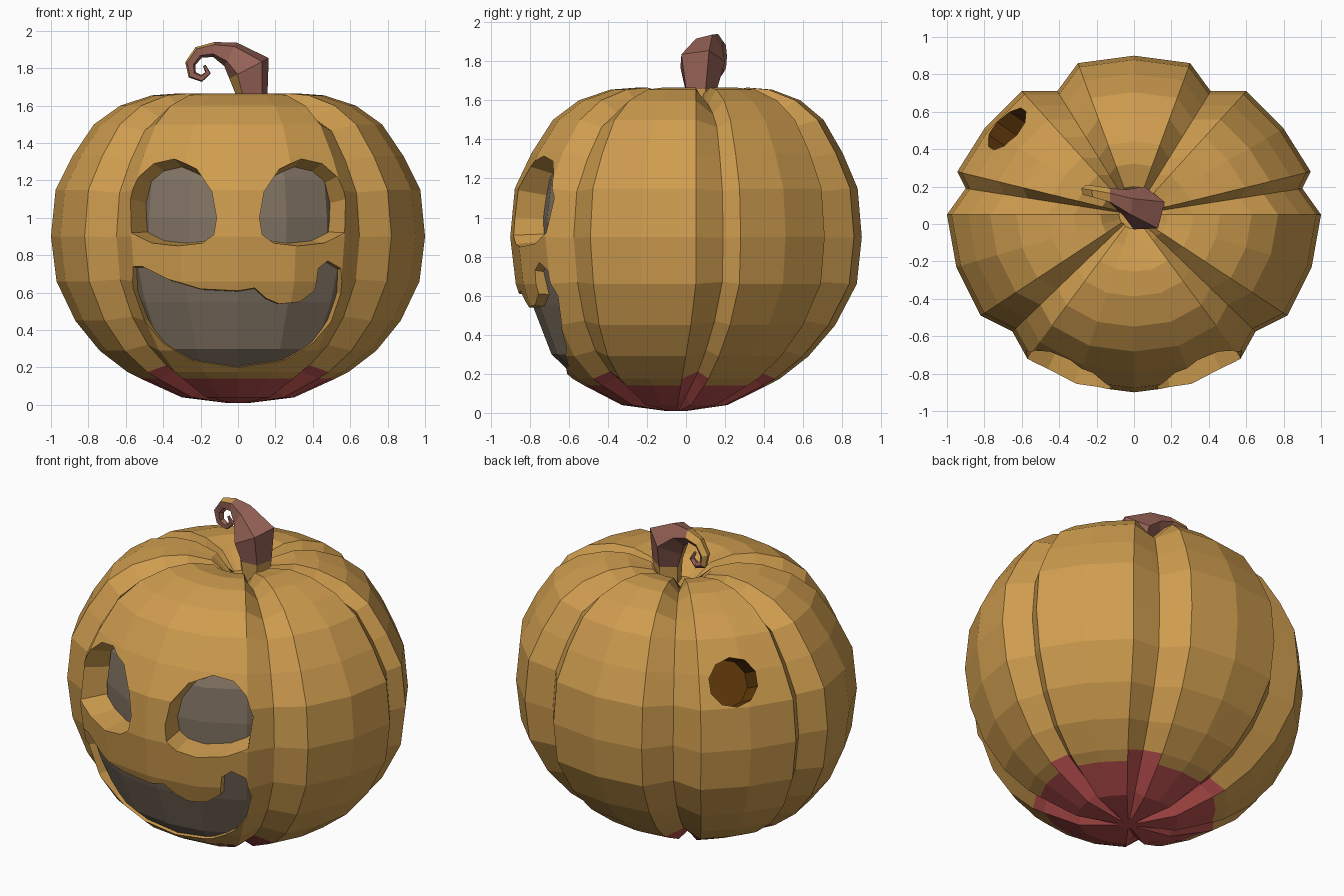
import bpy, bmesh, math
from mathutils import Vector, Matrix
from mathutils.bvhtree import BVHTree

cube = bpy.data.objects.get("Cube")
if cube:
    bpy.data.objects.remove(cube, do_unlink=True)


def material(name, rgb):
    lin = [((c / 255 + 0.055) / 1.055) ** 2.4 for c in rgb] + [1]
    m = bpy.data.materials.new(name)
    m.use_nodes = True
    m.diffuse_color = lin
    m.node_tree.nodes["Principled BSDF"].inputs["Base Color"].default_value = lin
    return m


ORANGE = material("pumpkin orange", (207, 157, 79))
MAROON = material("maroon underside", (187, 81, 79))
BROWN = material("hole brown", (102, 61, 12))
GREY = material("inner grey", (129, 115, 99))
STEM = material("stem brown", (150, 98, 86))


def make_object(name, bm, mats):
    bmesh.ops.recalc_face_normals(bm, faces=bm.faces)
    mesh = bpy.data.meshes.new(name)
    bm.to_mesh(mesh)
    for m in mats:
        mesh.materials.append(m)
    obj = bpy.data.objects.new(name, mesh)
    bpy.context.collection.objects.link(obj)
    return obj


def skin(bm, rings, caps=True):
    """Bridge closed rings of points with quads; returns rows of faces."""
    vs = [[bm.verts.new(p) for p in r] for r in rings]
    n = len(vs[0])
    rows = [[bm.faces.new((a[i], a[(i + 1) % n], b[(i + 1) % n], b[i]))
             for i in range(n)] for a, b in zip(vs, vs[1:])]
    if caps:
        bm.faces.new(vs[0])
        bm.faces.new(vs[-1])
    return rows


# Lobed plan outline: one half from front to back, third value marks a crease
HALF = [(0, -.9, 0), (.31, -.86, 0), (.57, -.72, 0), (.65, -.575, 1),
        (.82, -.49, 0), (.95, -.23, 0), (1, .05, 0), (.9, .19, 1),
        (.945, .28, 0), (.8, .51, 0), (.6, .71, 0), (.41, .71, 1),
        (.3, .86, 0), (0, .9, 0)]
PLAN = HALF + [(-x, y, c) for x, y, c in HALF[-2:0:-1]]
# Side profile: height and width factor
PROFILE = [(.01, .06), (.04, .3), (.14, .52), (.175, .59), (.29, .74), (.45, .87),
           (.66, .97), (.9, 1), (1.15, .975), (1.33, .885), (1.5, .77),
           (1.6, .63), (1.655, .46), (1.665, .32), (1.635, .18), (1.54, .08)]


def lobed_rings(profile):
    """Scaled outlines; low rings lean forward and creases sink inward."""
    rings = []
    for z, s in profile:
        cy = .05 - .1 * max(0, 1 - z / .6)
        sink = 1 if s < .1 else .905 if z > 1.55 else .945
        rings.append([(x * s, cy + (y - .05) * s,
                       .85 + (z - .85) * (sink if c else 1)) for x, y, c in PLAN])
    return rings


# Pumpkin body, with the underside coloured and its colour running up the creases
bm = bmesh.new()
rows = skin(bm, lobed_rings(PROFILE))
n = len(PLAN)
for r, row in enumerate(rows):
    for i, f in enumerate(row):
        crease = PLAN[i][2] or PLAN[(i + 1) % n][2]
        f.material_index = int(r < 2 or (r == 2 and crease))
ends = [f for f in bm.faces if len(f.verts) == n]
for f in ends:
    f.material_index = int(f.calc_center_median().z < .5)
bmesh.ops.triangulate(bm, faces=ends)
bmesh.ops.recalc_face_normals(bm, faces=bm.faces)
tree = BVHTree.FromBMesh(bm)
body = make_object("pumpkin_body", bm, [ORANGE, MAROON, BROWN])


# Cutters for the carved face: outline dropped on the skin, lofted through the wall
def face_cutter(name, outline, centre):
    outer, inner = [], []
    for x, z in outline:
        hit = tree.ray_cast(Vector((x, -3, z)), Vector((0, 1, 0)))[0]
        d = (hit - Vector(centre)).normalized()
        outer.append(hit + d * .4)
        inner.append(hit - d * .32)
    cb = bmesh.new()
    skin(cb, [outer, inner])
    bmesh.ops.triangulate(cb, faces=cb.faces)
    return make_object(name, cb, [ORANGE, MAROON, BROWN])


EYE = [(.57, .92), (.575, 1.1), (.53, 1.22), (.45, 1.29), (.34, 1.315),
       (.22, 1.26), (.14, 1.14), (.115, 1), (.13, .91), (.19, .865),
       (.32, .85), (.46, .865)]
MOUTH = [(-.56, .74), (-.51, .74), (-.37, .67), (-.2, .62), (0, .61), (.09, .625),
         (.15, .57), (.22, .54), (.33, .55), (.41, .61), (.43, .73), (.48, .77),
         (.55, .73), (.55, .6), (.5, .45), (.4, .33), (.25, .24), (0, .2),
         (-.25, .24), (-.4, .33), (-.5, .45), (-.56, .62)]
cutters = [face_cutter("left_eye_cutter", EYE, (0, .2, .95)),
           face_cutter("right_eye_cutter", [(-x, z) for x, z in EYE], (0, .2, .95)),
           face_cutter("mouth_cutter", MOUTH, (0, .8, .5))]

# Round hole in the back
axis = Vector((-.68, .46, .42)).normalized()
cb = bmesh.new()
bmesh.ops.create_cone(cb, cap_ends=True, segments=10, radius1=.14, radius2=.14, depth=.34,
                      matrix=Matrix.Translation((-.68, .51, 1.28))
                      @ axis.to_track_quat('Z', 'Y').to_matrix().to_4x4())
for f in cb.faces:
    f.material_index = 2
cutters.append(make_object("back_hole_cutter", cb, [ORANGE, MAROON, BROWN]))

for c in cutters:
    c.hide_render = True
    mod = body.modifiers.new(c.name, 'BOOLEAN')
    mod.operation = 'DIFFERENCE'
    mod.solver = 'EXACT'
    mod.object = c
bpy.context.view_layer.update()
carved = bpy.data.meshes.new_from_object(
    body.evaluated_get(bpy.context.evaluated_depsgraph_get()))
body.modifiers.clear()
body.data = carved
for c in cutters:
    bpy.data.objects.remove(c, do_unlink=True)

# Grey lining seen through the face: sloped close behind the mouth, deeper at the eyes
bm = bmesh.new()
LINING = [(.18, .57), (.3, .725), (.55, .87), (.78, .95),
          (.83, .83), (1, .835), (1.2, .81), (1.4, .7), (1.5, .6)]
skin(bm, lobed_rings(LINING), caps=False)
bmesh.ops.bisect_plane(bm, geom=bm.verts[:] + bm.edges[:] + bm.faces[:],
                       plane_co=(0, -.3, 0), plane_no=(0, 1, 0), clear_outer=True)
make_object("face_lining", bm, [GREY])

# Curled stem: five-sided tapering sweep along a path of x, y, z, radius
PATH = [(.07, .07, 1.5, .075), (.075, .07, 1.655, .088), (.06, .075, 1.8, .125),
        (-.04, .11, 1.875, .075), (-.13, .15, 1.9, .042), (-.21, .17, 1.885, .034),
        (-.255, .18, 1.825, .03), (-.245, .18, 1.765, .025), (-.195, .175, 1.745, .02),
        (-.16, .17, 1.775, .016), (-.18, .165, 1.815, .008)]
pts = [Vector(p[:3]) for p in PATH]
rings = []
side = Vector((0, 1, 0))
for k, p in enumerate(pts):
    t = pts[min(k + 1, len(pts) - 1)] - pts[max(k - 1, 0)]
    t.y = 0
    out = side.cross(t.normalized())
    ring = []
    for j in range(5):
        a = math.tau * j / 5 + math.radians(70)
        ring.append(p + PATH[k][3] * (math.cos(a) * side + math.sin(a) * out))
    rings.append(ring)
bm = bmesh.new()
rows = skin(bm, rings)
# Orange on the outside of the curl, around the foot and up its inner strip
for k, row in enumerate(rows):
    for j, f in enumerate(row):
        f.material_index = int((k in (4, 5, 6) and j in (0, 4)) or k == 0
                               or (k == 1 and j == 2))
make_object("stem", bm, [STEM, ORANGE])
